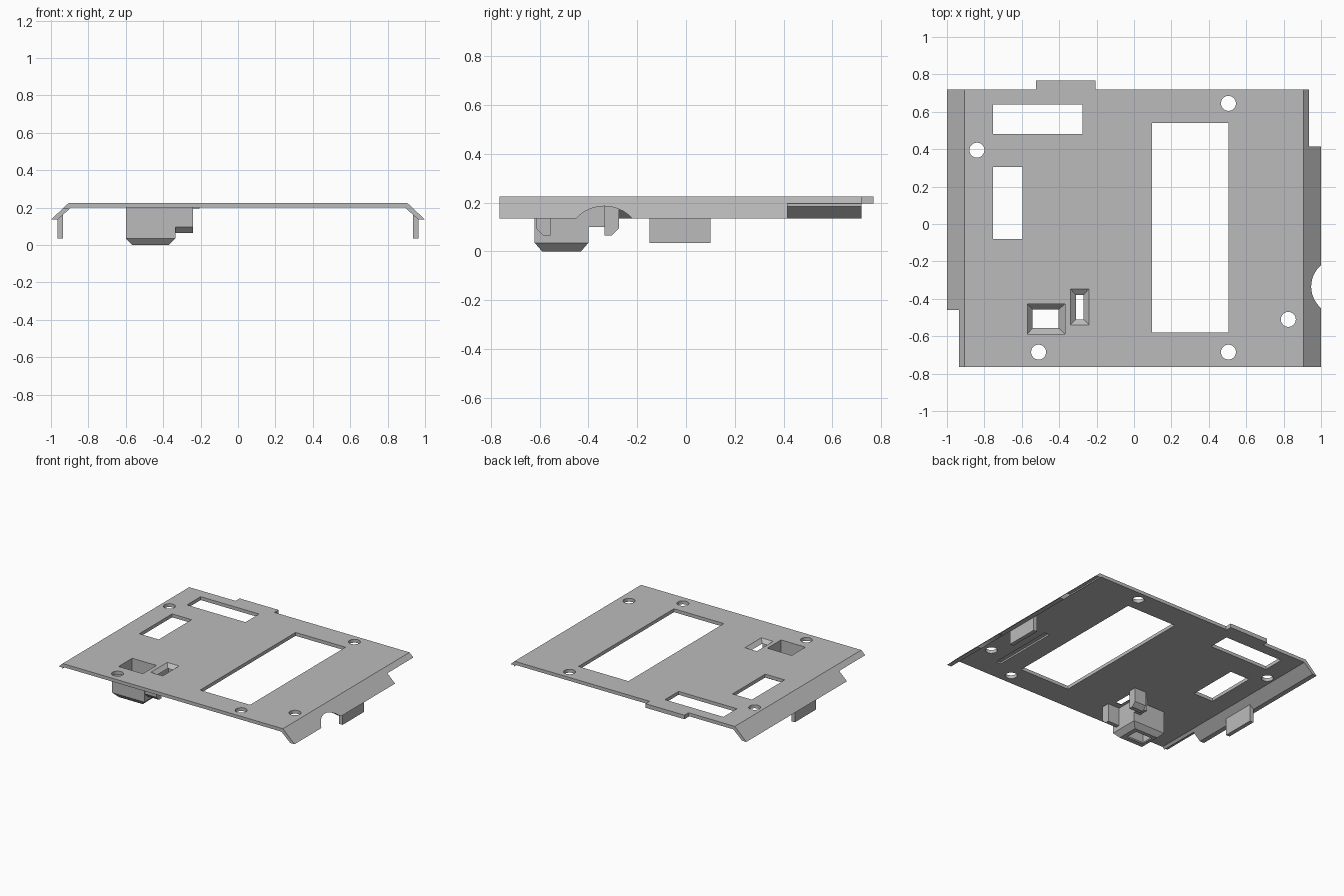
import bpy, bmesh, math

cube = bpy.data.objects.get("Cube")
if cube:
    bpy.data.objects.remove(cube, do_unlink=True)

grey = bpy.data.materials.new("plain_grey")
grey.use_nodes = True
COLOUR = (0.5, 0.5, 0.5, 1)
grey.diffuse_color = COLOUR
grey.node_tree.nodes["Principled BSDF"].inputs["Base Color"].default_value = COLOUR


def loft(name, rings):
    """Closed solid through a list of equally sized point rings."""
    bm = bmesh.new()
    loops = [[bm.verts.new(p) for p in ring] for ring in rings]
    n = len(loops[0])
    for a, b in zip(loops, loops[1:]):
        for i in range(n):
            j = (i + 1) % n
            bm.faces.new((a[i], a[j], b[j], b[i]))
    bm.faces.new(loops[0])
    bm.faces.new(loops[-1])
    bmesh.ops.recalc_face_normals(bm, faces=bm.faces)
    mesh = bpy.data.meshes.new(name)
    bm.to_mesh(mesh)
    bm.free()
    mesh.materials.append(grey)
    ob = bpy.data.objects.new(name, mesh)
    bpy.context.collection.objects.link(ob)
    return ob


def rect(x0, x1, y0, y1, z):
    return [(x0, y0, z), (x1, y0, z), (x1, y1, z), (x0, y1, z)]


def box(name, x0, x1, y0, y1, z0, z1):
    return loft(name, [rect(x0, x1, y0, y1, z0), rect(x0, x1, y0, y1, z1)])


def circle(cx, cy, r, n=32):
    return [(cx + r * math.cos(math.tau * i / n), cy + r * math.sin(math.tau * i / n))
            for i in range(n)]


def cut(target, cutter):
    cutter.hide_render = True
    cutter.hide_viewport = True
    mod = target.modifiers.new(cutter.name, "BOOLEAN")
    mod.operation = "DIFFERENCE"
    mod.solver = "EXACT"
    mod.object = cutter


FRONT, BACK, TOP, UNDER, LIP = -0.765, 0.72, 0.225, 0.2, 0.135

# Cover plate with sloping side flanges, drawn as one bent section
half = [(0.905, TOP), (1, LIP), (0.965, LIP), (0.893, UNDER)]
section = half + [(-x, z) for x, z in reversed(half)]
plate = loft("cover_plate", [[(x, y, z) for x, z in section] for y in (FRONT, BACK)])

# Rectangular windows
for x0, x1, y0, y1 in [(-0.755, -0.275, 0.48, 0.64), (-0.755, -0.595, -0.08, 0.305),
                       (0.095, 0.505, -0.58, 0.54)]:
    cut(plate, box("window_cutter", x0, x1, y0, y1, 0.1, 0.3))

# Screw holes
for x, y in [(-0.84, 0.395), (0.505, 0.645), (-0.51, -0.685), (0.505, -0.685), (0.825, -0.51)]:
    cut(plate, loft("screw_hole_cutter",
                    [[(px, py, z) for px, py in circle(x, y, 0.04)] for z in (0.1, 0.3)]))

# Shortened flange corners, round flange notch and shallow groove underneath
cut(plate, box("back_corner_cutter", 0.91, 1.1, 0.415, 0.8, 0, 0.195))
cut(plate, box("front_corner_cutter", -1.1, -0.91, -0.9, -0.46, 0, 0.195))
cut(plate, loft("notch_cutter",
                [[(x, y, z) for y, z in circle(-0.335, 0.028, 0.157, 48)] for x in (0.9, 1.1)]))
cut(plate, box("groove_cutter", 0.66, 0.7, -0.61, -0.1, 0.1, 0.212))

# Small tapered opening in the plate
cut(plate, loft("small_funnel_cutter", [rect(-0.34, -0.24, -0.54, -0.345, TOP + 0.001),
                                        rect(-0.31, -0.27, -0.51, -0.38, UNDER - 0.001)]))

# Hanging socket with tapered bottom and matching cavity
socket = loft("socket", [rect(-0.6, -0.335, -0.62, -0.4, UNDER + 0.002),
                         rect(-0.6, -0.335, -0.62, -0.4, 0.035),
                         rect(-0.565, -0.37, -0.59, -0.43, 0)])
cavity = loft("socket_cavity_cutter", [rect(-0.57, -0.37, -0.587, -0.427, 0.3),
                                       rect(-0.57, -0.37, -0.587, -0.427, 0.035),
                                       rect(-0.54, -0.405, -0.555, -0.46, -0.002)])
cut(plate, cavity)
cut(socket, cavity)

# Pair of chamfered hooks beside the socket, mirrored about its middle
hook = [(0.11, 0.201), (0.11, 0.065), (0.14, 0.065), (0.17, 0.095), (0.17, 0.201)]
for name, side in [("back_hook", 1), ("front_hook", -1)]:
    loft(name, [[(x, -0.445 + side * d, z) for d, z in hook] for x in (-0.335, -0.24)])
box("hook_arm", -0.39, -0.335, -0.4, -0.33, 0.1, 0.201)

# Hanging side tabs and rear ledge
for name, side in [("left_tab", 1), ("right_tab", -1)]:
    box(name, *sorted((side * 0.935, side * 0.965)), -0.15, 0.1, 0.035, 0.165)
box("rear_ledge", -0.525, -0.205, 0.71, 0.768, 0.195, TOP)
